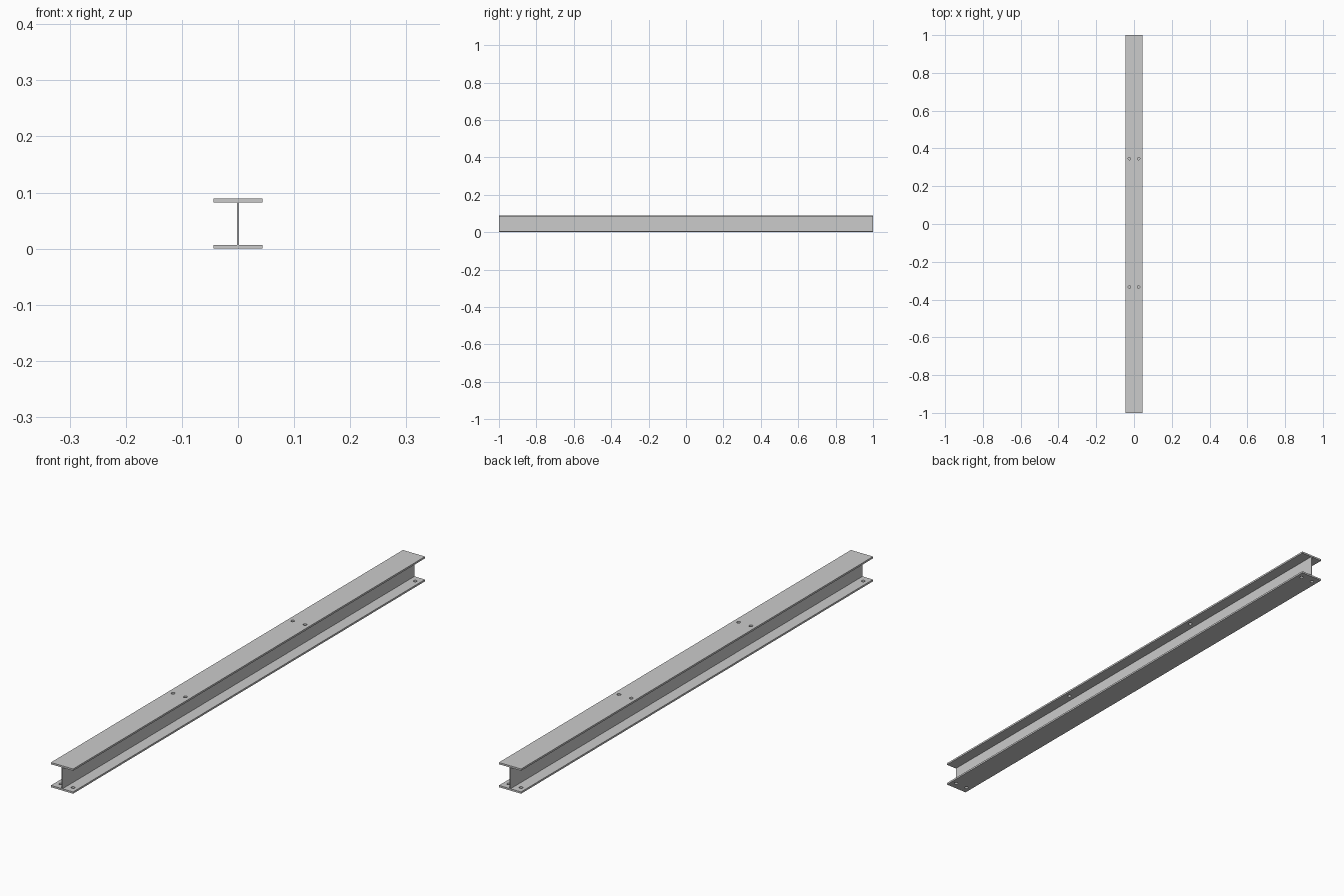
import bpy, bmesh
from mathutils import Matrix

if "Cube" in bpy.data.objects:
    bpy.data.objects.remove(bpy.data.objects["Cube"])

W, H, L = 0.044, 0.089, 1.0      # half width, height, half length
T, B = 0.0065, 0.002             # flange thickness, half web thickness
HOLE_X, HOLE_R = 0.0245, 0.0065


def new_object(name, bm):
    bmesh.ops.recalc_face_normals(bm, faces=bm.faces[:])
    mesh = bpy.data.meshes.new(name)
    bm.to_mesh(mesh)
    bm.free()
    obj = bpy.data.objects.new(name, mesh)
    bpy.context.collection.objects.link(obj)
    return obj


# I-section profile extruded along y
right = [(W, 0), (W, T), (B, T), (B, H - T), (W, H - T), (W, H)]
profile = right + [(-x, z) for x, z in reversed(right)]
bm = bmesh.new()
face = bm.faces.new([bm.verts.new((x, -L, z)) for x, z in profile])
ext = bmesh.ops.extrude_face_region(bm, geom=[face])
bmesh.ops.translate(bm, vec=(0, 2 * L, 0),
                    verts=[v for v in ext["geom"] if isinstance(v, bmesh.types.BMVert)])
beam = new_object("i_beam", bm)

# Bolt holes: two pairs in the top flange, one pair at each end of the bottom flange
bm = bmesh.new()
for y, z in [(0.346, H - T / 2), (-0.334, H - T / 2), (0.972, T / 2), (-0.972, T / 2)]:
    for x in (-HOLE_X, HOLE_X):
        bmesh.ops.create_cone(bm, cap_ends=True, segments=24, radius1=HOLE_R, radius2=HOLE_R,
                              depth=T * 3, matrix=Matrix.Translation((x, y, z)))
cutter = new_object("bolt_hole_cutter", bm)
cutter.hide_render = True

mod = beam.modifiers.new("bolt_holes", "BOOLEAN")
mod.operation = "DIFFERENCE"
mod.solver = "EXACT"
mod.object = cutter

# Apply the holes, drop the cutter, smooth the hole walls
bpy.context.view_layer.objects.active = beam
beam.select_set(True)
bpy.ops.object.modifier_apply(modifier=mod.name)
bpy.data.objects.remove(cutter)
bpy.ops.object.shade_smooth_by_angle()
